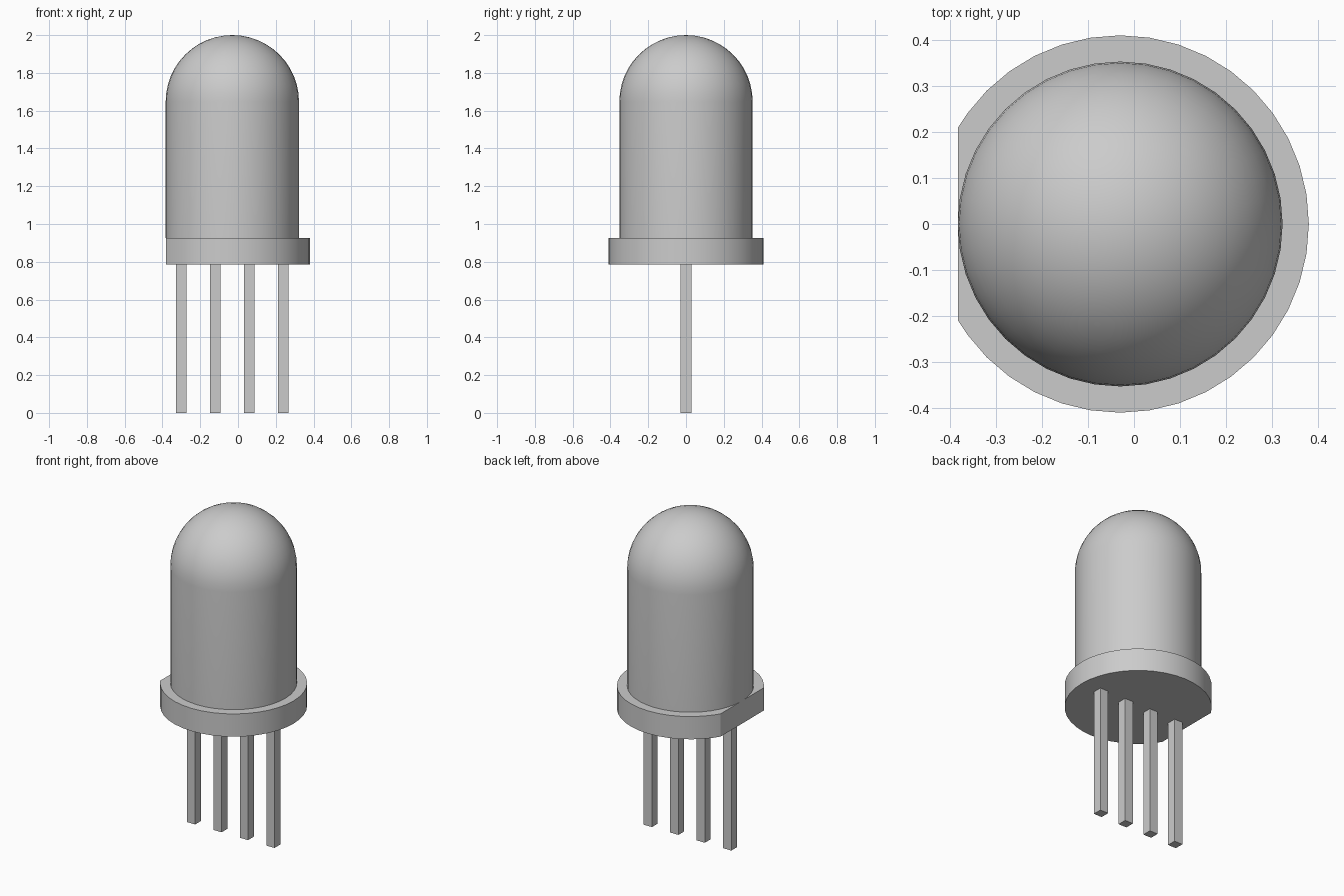
import bpy, bmesh, math

if "Cube" in bpy.data.objects:
    bpy.data.objects.remove(bpy.data.objects["Cube"])

CX = -0.03          # axis of the bulb and rim
SEG = 40
RIM_Z, BODY_Z, TOP = 0.785, 0.925, 2.0
RIM_R, BODY_R, FLAT_X = 0.41, 0.353, -0.382


def finish(name, bm, smooth=True):
    bmesh.ops.recalc_face_normals(bm, faces=bm.faces)
    mesh = bpy.data.meshes.new(name)
    bm.to_mesh(mesh)
    bm.free()
    obj = bpy.data.objects.new(name, mesh)
    bpy.context.collection.objects.link(obj)
    if smooth:
        bpy.ops.object.select_all(action='DESELECT')
        obj.select_set(True)
        bpy.context.view_layer.objects.active = obj
        bpy.ops.object.shade_smooth_by_angle(angle=math.radians(30))
    return obj


# Domed lens: straight wall plus quarter-circle profile, spun about its axis
bm = bmesh.new()
profile = [(0, BODY_Z), (BODY_R, BODY_Z)]
for i in range(13):
    a = math.pi / 2 * i / 12
    profile.append((BODY_R * math.cos(a), TOP - BODY_R + BODY_R * math.sin(a)))
verts = [bm.verts.new((CX + r, 0, z)) for r, z in profile]
edges = [bm.edges.new(pair) for pair in zip(verts, verts[1:])]
bmesh.ops.spin(bm, geom=verts + edges, cent=(CX, 0, 0), axis=(0, 0, 1),
               angle=2 * math.pi, steps=SEG)
bmesh.ops.remove_doubles(bm, verts=bm.verts, dist=0.0005)
finish("lens", bm)

# Rim: disc with one flat side, extruded upwards
bm = bmesh.new()
cut = math.acos((FLAT_X - CX) / RIM_R)
angles = [2 * math.pi * i / SEG for i in range(-SEG // 2, SEG // 2 + 1)]
angles = [-cut] + [a for a in angles if abs(a) < cut] + [cut]
base = bm.faces.new([bm.verts.new((CX + RIM_R * math.cos(a),
                                   RIM_R * math.sin(a), RIM_Z)) for a in angles])
result = bmesh.ops.extrude_face_region(bm, geom=[base], use_keep_orig=True)
top = [v for v in result["geom"] if isinstance(v, bmesh.types.BMVert)]
bmesh.ops.translate(bm, verts=top, vec=(0, 0, BODY_Z - RIM_Z))
finish("rim", bm)

# Four square pins
for i in range(4):
    bm = bmesh.new()
    bmesh.ops.create_cube(bm, size=1)
    bmesh.ops.scale(bm, verts=bm.verts, vec=(0.056, 0.056, RIM_Z))
    bmesh.ops.translate(bm, verts=bm.verts, vec=(-0.3 + 0.18 * i, 0, RIM_Z / 2))
    finish(f"pin_{i + 1}", bm, smooth=False)
